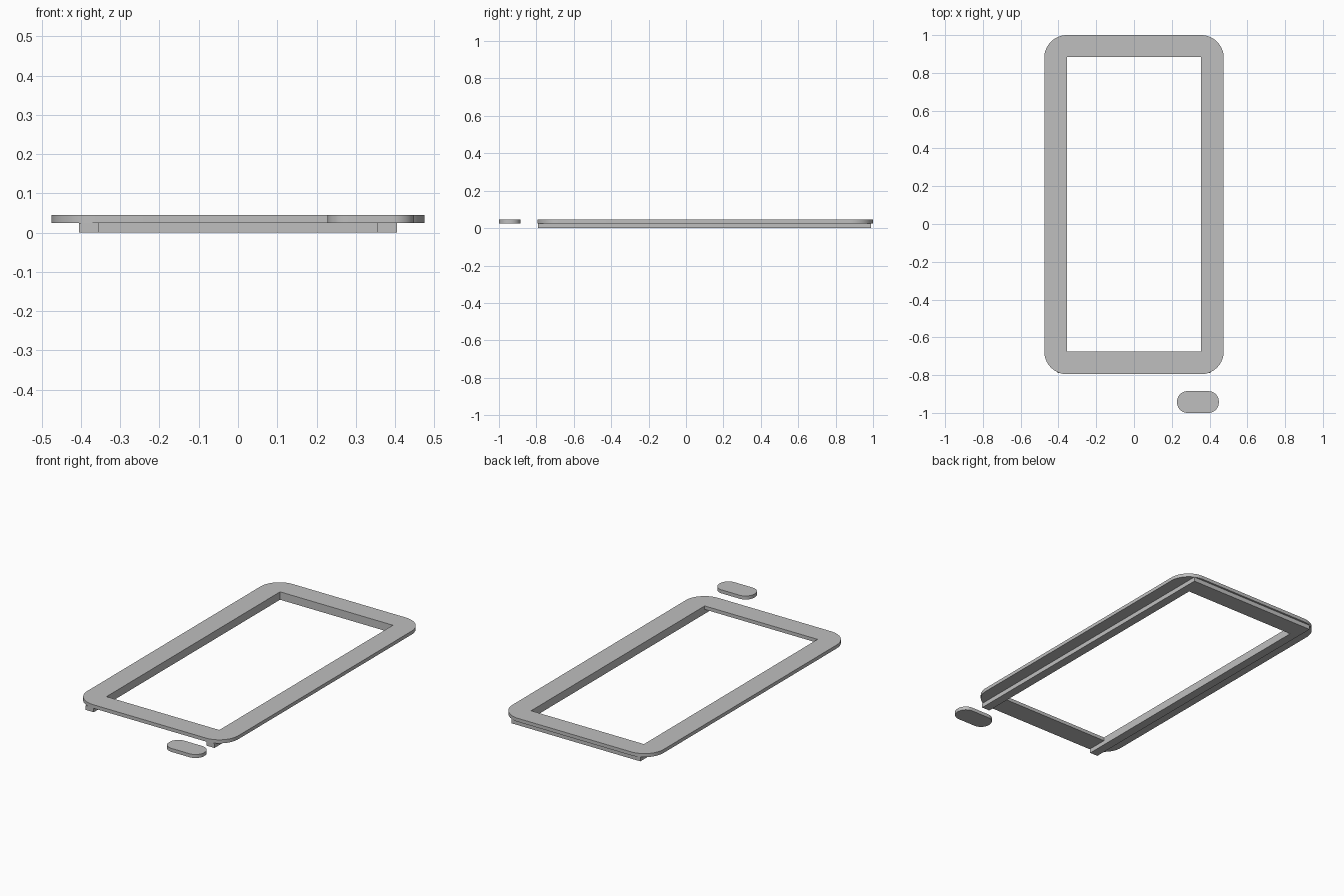
import bpy, bmesh
from math import cos, sin, pi

cube = bpy.data.objects.get("Cube")
if cube:
    bpy.data.objects.remove(cube, do_unlink=True)

grey = bpy.data.materials.new("plain_grey")
grey.use_nodes = True
grey.diffuse_color = (0.52, 0.52, 0.52, 1)
grey.node_tree.nodes["Principled BSDF"].inputs["Base Color"].default_value = grey.diffuse_color

Z_RAIL, Z_TOP = 0.025, 0.045


def corner_arcs(x0, x1, y0, y1, r, steps=16):
    """Four counter-clockwise arcs of a rounded rectangle, starting at +x +y."""
    centres = [(x1 - r, y1 - r), (x0 + r, y1 - r), (x0 + r, y0 + r), (x1 - r, y0 + r)]
    return [[(cx + r * cos((q + s / steps) * pi / 2), cy + r * sin((q + s / steps) * pi / 2))
             for s in range(steps + 1)] for q, (cx, cy) in enumerate(centres)]


def make_prism(name, polygons, z0, z1):
    """Extrude flat polygons, joined along shared points, from z0 to z1."""
    bm = bmesh.new()
    for poly in polygons:
        bm.faces.new([bm.verts.new((x, y, z0)) for x, y in poly])
    bmesh.ops.remove_doubles(bm, verts=bm.verts, dist=1e-5)
    result = bmesh.ops.extrude_face_region(bm, geom=bm.faces[:], use_keep_orig=True)
    top = [g for g in result["geom"] if isinstance(g, bmesh.types.BMVert)]
    bmesh.ops.translate(bm, verts=top, vec=(0, 0, z1 - z0))
    bmesh.ops.recalc_face_normals(bm, faces=bm.faces)
    mesh = bpy.data.meshes.new(name)
    bm.to_mesh(mesh)
    bm.free()
    mesh.materials.append(grey)
    obj = bpy.data.objects.new(name, mesh)
    bpy.context.collection.objects.link(obj)
    bpy.context.view_layer.objects.active = obj
    bpy.ops.object.select_all(action='DESELECT')
    obj.select_set(True)
    bpy.ops.object.shade_smooth_by_angle(angle=pi / 6)
    return obj


# Rounded top frame around a sharp rectangular opening
HX, HY0, HY1 = 0.355, -0.675, 0.885
arcs = corner_arcs(-0.475, 0.475, -0.795, 1.0, 0.12)
hole = [(HX, HY1), (-HX, HY1), (-HX, HY0), (HX, HY0)]
pieces = []
for i in range(4):
    j = (i + 1) % 4
    pieces.append([hole[i]] + arcs[i])
    pieces.append([hole[i], arcs[i][-1], arcs[j][0], hole[j]])
make_prism("top_frame", pieces, Z_RAIL, Z_TOP)

# U-shaped spacer below: two side rails and a back bar, open at the front
RX, FRONT, BACK = 0.405, -0.79, 0.989
make_prism("spacer_rails", [
    [(HX, FRONT), (RX, FRONT), (RX, BACK), (HX, BACK), (HX, HY1)],
    [(-HX, FRONT), (-HX, HY1), (-HX, BACK), (-RX, BACK), (-RX, FRONT)],
    [(HX, HY1), (HX, BACK), (-HX, BACK), (-HX, HY1)],
], 0, Z_RAIL)

# Loose pill-shaped button in front of the frame
pill = [p for arc in corner_arcs(0.228, 0.449, -1.0, -0.885, 0.055) for p in arc]
make_prism("button", [pill], Z_RAIL, Z_TOP)
